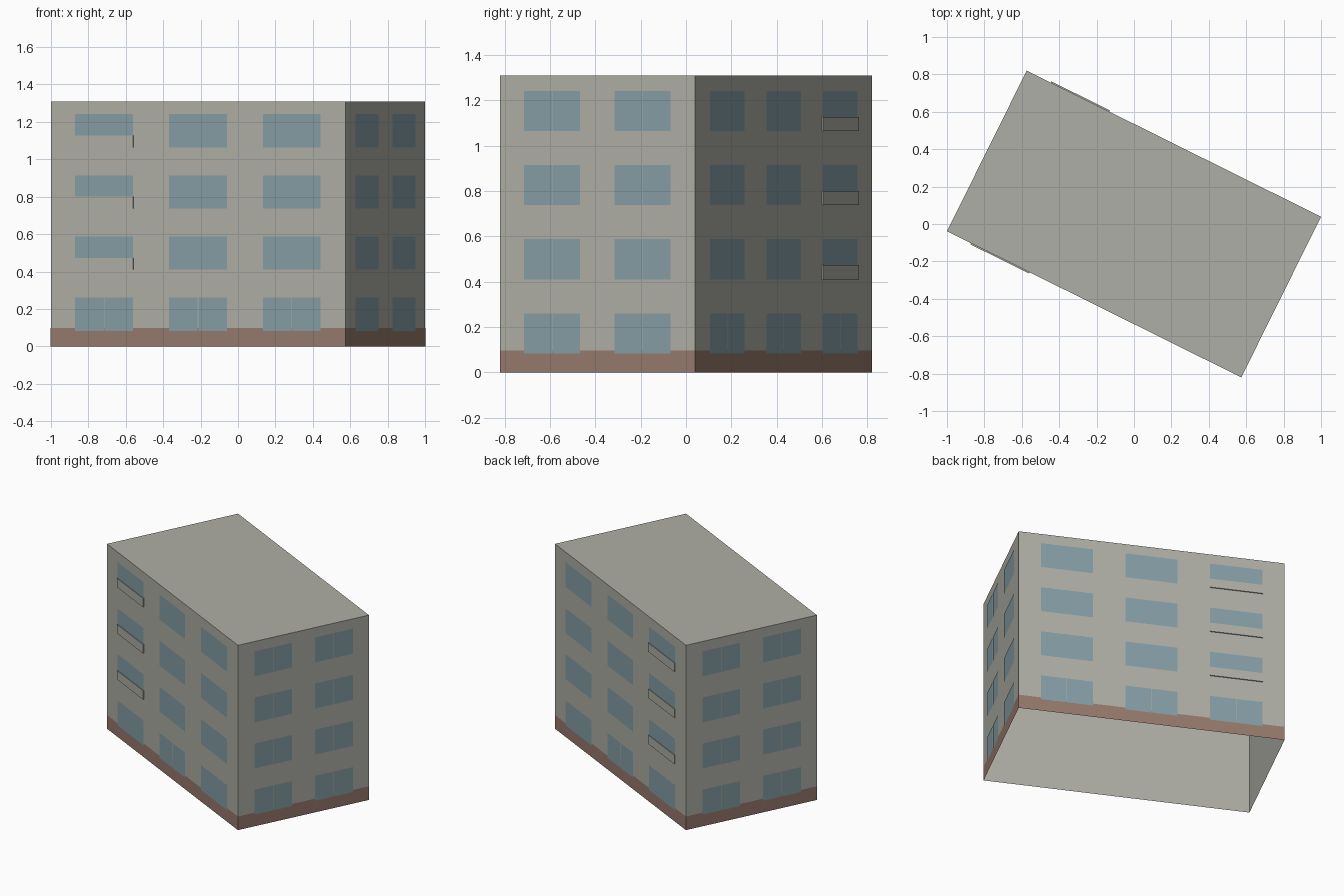
import bpy
import bmesh
from math import pi, radians
from mathutils import Matrix, Vector

cube = bpy.data.objects.get("Cube")
if cube:
    bpy.data.objects.remove(cube, do_unlink=True)

LENGTH, WIDTH, HEIGHT = 1.757, 0.959, 1.31
TURN = Matrix.Rotation(radians(-26.4), 4, 'Z')
FLOOR_STEP, SILL, WINDOW_H = 0.327, 0.083, 0.177
GAP = 0.004


def material(name, color):
    mat = bpy.data.materials.new(name)
    mat.use_nodes = True
    mat.diffuse_color = (*color, 1)
    mat.node_tree.nodes["Principled BSDF"].inputs["Base Color"].default_value = (*color, 1)
    return mat


wall_grey = material("wall_grey", (0.43, 0.43, 0.385))
plinth_brown = material("plinth_brown", (0.31, 0.195, 0.15))
window_blue = material("window_blue", (0.235, 0.345, 0.38))


def finish(bm, name, mat):
    mesh = bpy.data.meshes.new(name)
    bm.to_mesh(mesh)
    bm.free()
    mesh.materials.append(mat)
    obj = bpy.data.objects.new(name, mesh)
    obj.matrix_world = TURN
    bpy.context.collection.objects.link(obj)


def shell(name, mat, grow, height, has_roof):
    """Box without a floor, and optionally without a roof."""
    bm = bmesh.new()
    size = Matrix.Diagonal((LENGTH + grow, WIDTH + grow, height, 1))
    bmesh.ops.create_cube(bm, size=1, matrix=Matrix.Translation((0, 0, height / 2)) @ size)
    bm.normal_update()
    drop = [f for f in bm.faces if f.normal.z < -0.5 or (f.normal.z > 0.5 and not has_roof)]
    bmesh.ops.delete(bm, geom=drop, context='FACES')
    finish(bm, name, mat)


def side_matrix(angle, depth):
    """Frame whose -y points out of a side wall."""
    return Matrix.Rotation(angle, 4, 'Z') @ Matrix.Translation((0, -depth / 2, 0))


def pane(bm, side, u0, u1, z0, z1):
    corners = [(u0, z0), (u1, z0), (u1, z1), (u0, z1)]
    bm.faces.new([bm.verts.new(side @ Vector((u, -0.002, z))) for u, z in corners])


def window(bm, side, u, width, z, split):
    left, right = u - width / 2, u + width / 2
    if split:
        pane(bm, side, left, u - GAP / 2, z, z + WINDOW_H)
        pane(bm, side, u + GAP / 2, right, z, z + WINDOW_H)
    else:
        pane(bm, side, left, right, z, z + WINDOW_H)


def balcony(bm, side, u, z):
    size = Matrix.Diagonal((0.35, 0.007, 0.063, 1))
    place = Matrix.Translation((u, -0.0035, z + 0.0315))
    bmesh.ops.create_cube(bm, size=1, matrix=side @ place @ size)


# Building body and the painted base band
shell("building_walls_and_roof", wall_grey, 0, HEIGHT, True)
shell("plinth_band", plinth_brown, 0.002, 0.097, False)

# Long walls: three columns, split panes at ground level, balconies at one end
for name, angle, balcony_u in (("front", 0, -0.56), ("back", pi, 0.56)):
    side = side_matrix(angle, WIDTH)
    glass, rails = bmesh.new(), bmesh.new()
    for floor in range(4):
        z = SILL + floor * FLOOR_STEP
        for u in (-0.56, 0, 0.56):
            window(glass, side, u, 0.345, z, floor == 0)
        if floor:
            balcony(rails, side, balcony_u, z)
    finish(glass, name + "_windows", window_blue)
    finish(rails, name + "_balcony_panels", wall_grey)

# End walls: two columns of split windows
for name, angle in (("left_end", pi / 2), ("right_end", -pi / 2)):
    side = side_matrix(angle, LENGTH)
    glass = bmesh.new()
    for floor in range(4):
        for u in (-0.222, 0.222):
            window(glass, side, u, 0.276, SILL + floor * FLOOR_STEP, True)
    finish(glass, name + "_windows", window_blue)
